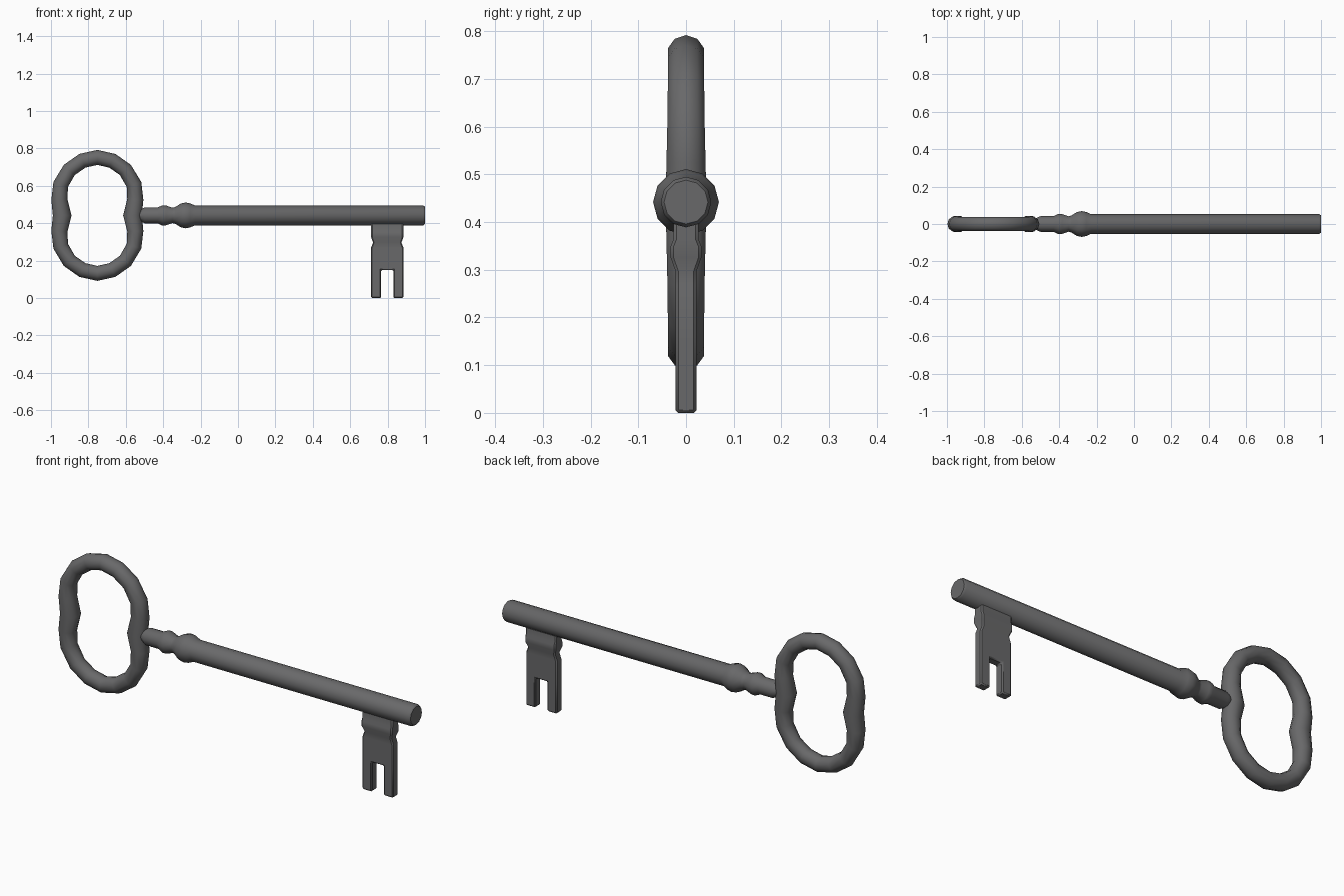
import bpy, bmesh, math
from mathutils import Vector

if "Cube" in bpy.data.objects:
    bpy.data.objects.remove(bpy.data.objects["Cube"])

iron = bpy.data.materials.new("dark_grey_iron")
iron.diffuse_color = (0.14, 0.14, 0.143, 1)
iron.use_nodes = True
iron.node_tree.nodes["Principled BSDF"].inputs["Base Color"].default_value = iron.diffuse_color
ZC = 0.442  # height of the shaft axis


def finish(name, bm, angle, bevel=0):
    bmesh.ops.recalc_face_normals(bm, faces=bm.faces)
    me = bpy.data.meshes.new(name)
    bm.to_mesh(me)
    bm.free()
    ob = bpy.data.objects.new(name, me)
    bpy.context.collection.objects.link(ob)
    me.materials.append(iron)
    if bevel:
        mod = ob.modifiers.new("soft_edges", 'BEVEL')
        mod.width, mod.segments, mod.limit_method = bevel, 1, 'ANGLE'
        mod.angle_limit = math.radians(50)
    bpy.ops.object.select_all(action='DESELECT')
    ob.select_set(True)
    bpy.context.view_layer.objects.active = ob
    bpy.ops.object.shade_smooth_by_angle(angle=math.radians(angle))
    return ob


def skin(bm, rings, closed):
    n = len(rings[0])
    loops = [[bm.verts.new(p) for p in r] for r in rings]
    last = len(loops) if closed else len(loops) - 1
    for i in range(last):
        a, b = loops[i], loops[(i + 1) % len(loops)]
        for j in range(n):
            k = (j + 1) % n
            bm.faces.new((a[j], a[k], b[k], b[j]))
    if not closed:
        bm.faces.new(loops[0])
        bm.faces.new(loops[-1])


# shaft with two turned collars, lathed along x
profile = [(-0.565, 0.012), (-0.535, 0.025), (-0.50, 0.042), (-0.43, 0.042),
           (-0.405, 0.054), (-0.385, 0.053), (-0.35, 0.041), (-0.335, 0.045),
           (-0.305, 0.064), (-0.28, 0.069), (-0.255, 0.064), (-0.23, 0.053),
           (0.99, 0.053), (1.0, 0.046)]
bm = bmesh.new()
skin(bm, [[(x, r * math.sin(j * math.tau / 12), ZC + r * math.cos(j * math.tau / 12))
           for j in range(12)] for x, r in profile], False)
finish("shaft", bm, 42)

# bow: waisted oval ring, one quarter mirrored to the full loop (x, z, radius)
q = [(0, 0.31, 0.04), (0.08, 0.292, 0.04), (0.15, 0.243, 0.04),
     (0.196, 0.165, 0.041), (0.203, 0.085, 0.043), (0.188, 0, 0.05)]
half = q + [(x, -z, r) for x, z, r in q[-2::-1]]
path = half + [(-x, z, r) for x, z, r in half[-2:0:-1]]
rings = []
for i, (x, z, r) in enumerate(path):
    p, n = path[i - 1], path[(i + 1) % len(path)]
    t = Vector((n[0] - p[0], n[1] - p[1])).normalized()
    ry = min(r, 0.045)
    rings.append([(-0.752 + x - t.y * r * math.cos(a), ry * math.sin(a),
                   ZC + z + t.x * r * math.cos(a))
                  for a in (j * math.tau / 10 for j in range(10))])
bm = bmesh.new()
skin(bm, rings, True)
finish("bow_ring", bm, 60)

# bit: stacked rectangular sections (z, half width, half thickness)
sections = [(0.42, 0.086, 0.026), (0.365, 0.086, 0.026), (0.35, 0.086, 0.032),
            (0.325, 0.086, 0.032), (0.297, 0.076, 0.022), (0.268, 0.087, 0.022),
            (0.15, 0.087, 0.022)]
CX = 0.798
bm = bmesh.new()
skin(bm, [[(CX + sx * w, sy * d, z) for sx, sy in ((-1, -1), (1, -1), (1, 1), (-1, 1))]
          for z, w, d in sections], False)
# two teeth drop from the plate
bot = min(bm.faces, key=lambda f: f.calc_center_median().z)
xs = [e for e in bot.edges if abs(e.verts[0].co.x - e.verts[1].co.x) > 0.1]
bmesh.ops.delete(bm, geom=[bot], context='FACES_ONLY')
rows = []
for e in xs:
    l, r = sorted(e.verts, key=lambda v: v.co.x)
    y = l.co.y
    m = [bm.verts.new((CX + s * 0.033, y, 0.15)) for s in (-1, 1)]
    old = e.link_faces[0]
    top = sorted([v for v in old.verts if v not in (l, r)], key=lambda v: v.co.x)
    bm.faces.remove(old)
    if e.is_valid:
        bm.edges.remove(e)
    bm.faces.new((top[0], top[1], r, m[1], m[0], l))
    rows.append([l, m[0], m[1], r])
a, b = rows
bm.faces.new((a[1], a[2], b[2], b[1]))
for i in (0, 2):
    up = [a[i], a[i + 1], b[i + 1], b[i]]
    lo = [bm.verts.new((v.co.x, v.co.y, 0)) for v in up]
    for j in range(4):
        k = (j + 1) % 4
        bm.faces.new((up[j], up[k], lo[k], lo[j]))
    bm.faces.new(lo)
bmesh.ops.dissolve_limit(bm, angle_limit=0.01, verts=bm.verts, edges=bm.edges)
finish("bit", bm, 50, 0.006)
